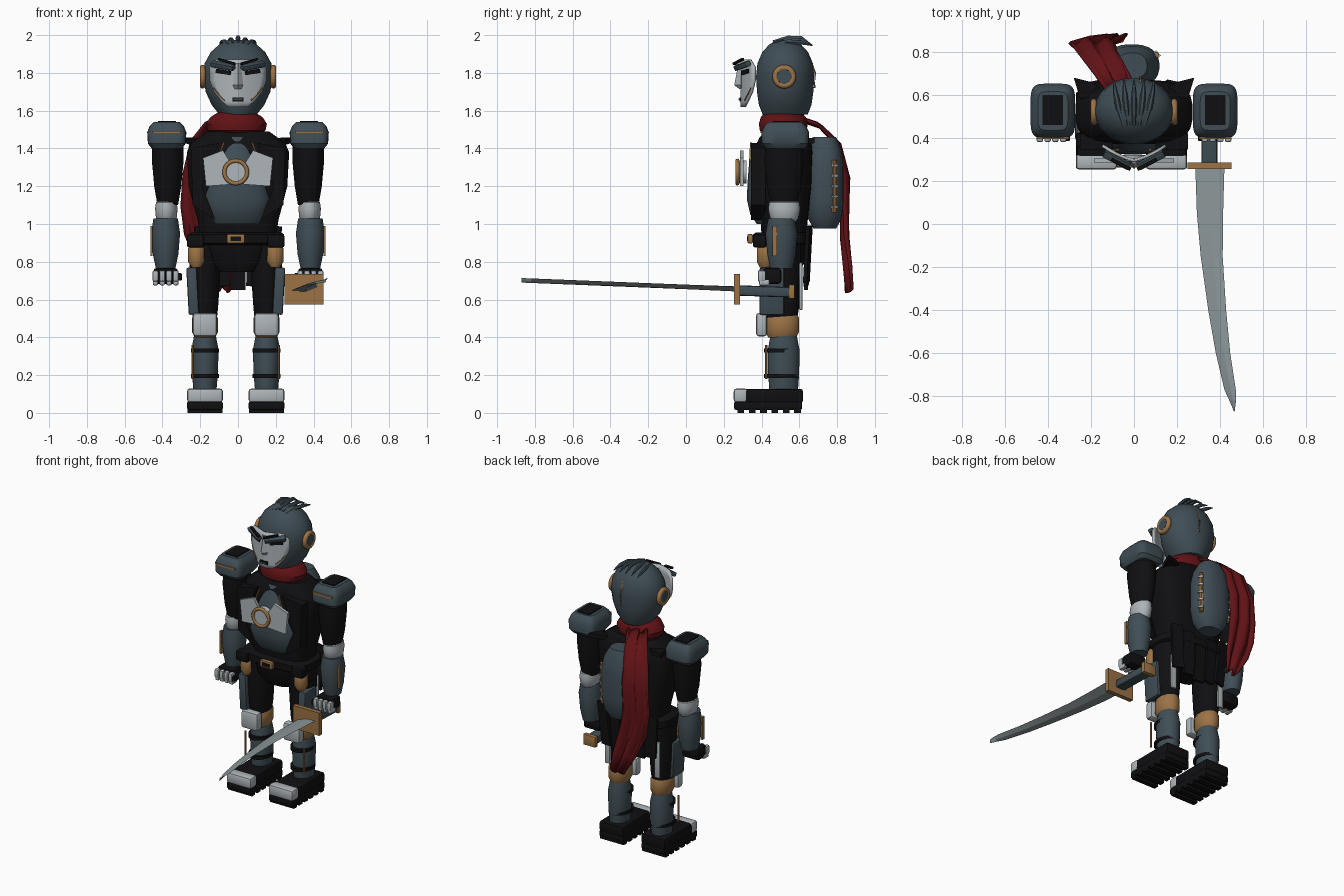
import bpy, bmesh, math
from mathutils import Vector, Matrix, Euler

cube = bpy.data.objects.get("Cube")
if cube:
    bpy.data.objects.remove(cube, do_unlink=True)


def material(name, r, g, b):
    m = bpy.data.materials.new(name)
    m.use_nodes = True
    m.diffuse_color = (r, g, b, 1)
    m.node_tree.nodes["Principled BSDF"].inputs["Base Color"].default_value = (r, g, b, 1)
    return m


slate = material("slate", .05, .075, .09)
black = material("black", .005, .005, .006)
light = material("light grey", .42, .46, .48)
bronze = material("bronze", .33, .17, .06)
red = material("dark red", .12, .006, .008)
steel = material("steel", .26, .31, .32)


def finish(name, bm, mat, angle=35):
    bmesh.ops.recalc_face_normals(bm, faces=bm.faces)
    mesh = bpy.data.meshes.new(name)
    bm.to_mesh(mesh)
    bm.free()
    mesh.materials.append(mat)
    ob = bpy.data.objects.new(name, mesh)
    bpy.context.collection.objects.link(ob)
    bpy.ops.object.select_all(action='DESELECT')
    ob.select_set(True)
    bpy.context.view_layer.objects.active = ob
    bpy.ops.object.shade_smooth_by_angle(angle=math.radians(angle))
    return ob


def skin(name, rows, mat, closed=True, thick=0, angle=35):
    """Join rows of points; closed rows become a capped solid, open rows a sheet."""
    bm = bmesh.new()
    rows = [[bm.verts.new(p) for p in row] for row in rows]
    n = len(rows[0])
    for a, b in zip(rows, rows[1:]):
        for i in range(n if closed else n - 1):
            j = (i + 1) % n
            bm.faces.new((a[i], a[j], b[j], b[i]))
    if closed:
        bm.faces.new(rows[0])
        bm.faces.new(rows[-1])
    ob = finish(name, bm, mat, angle)
    if thick:
        mod = ob.modifiers.new("thickness", 'SOLIDIFY')
        mod.thickness = thick
        mod.offset = 0
    return ob


def loft(name, x, y, rings, mat, power=2, n=28):
    """Stack superellipse rings given as (z, half width, half depth)."""
    def ring(z, rx, ry):
        pts = []
        for i in range(n):
            t = math.tau * (i + .5) / n
            c, s = math.cos(t), math.sin(t)
            pts.append((x + rx * math.copysign(abs(c) ** (2 / power), c),
                        y + ry * math.copysign(abs(s) ** (2 / power), s), z))
        return pts
    return skin(name, [ring(*r) for r in rings], mat)


def box(name, loc, size, mat, rot=(0, 0, 0), bevel=0):
    bm = bmesh.new()
    bmesh.ops.create_cube(bm, size=1)
    bmesh.ops.scale(bm, vec=size, verts=bm.verts)
    if bevel:
        bmesh.ops.bevel(bm, geom=bm.edges[:], offset=bevel, segments=2, profile=.5, affect='EDGES')
    turn = Euler([math.radians(a) for a in rot]).to_matrix().to_4x4()
    bm.transform(Matrix.Translation(loc) @ turn)
    return finish(name, bm, mat)


def tube(name, path, mat, n=10):
    """Round bar through (x, y, z, radius) points."""
    pts = [Vector(p[:3]) for p in path]
    rows = []
    for i, p in enumerate(pts):
        d = pts[min(i + 1, len(pts) - 1)] - pts[max(i - 1, 0)]
        q = d.to_track_quat('Z', 'Y')
        rows.append([p + q @ Vector((path[i][3] * math.cos(math.tau * k / n),
                                     path[i][3] * math.sin(math.tau * k / n), 0)) for k in range(n)])
    return skin(name, rows, mat)


def torus(name, loc, major, minor, rot, mat):
    bpy.ops.mesh.primitive_torus_add(location=loc, major_radius=major, minor_radius=minor,
                                     major_segments=32, minor_segments=10, rotation=rot)
    ob = bpy.context.object
    ob.name = name
    ob.data.materials.append(mat)
    bpy.ops.object.shade_smooth()


# Head, ears and crest
loft("head", 0, .525, [(1.58, .1, .12), (1.63, .14, .14), (1.7, .172, .15), (1.78, .186, .155),
     (1.85, .178, .148), (1.91, .145, .122), (1.95, .1, .085), (1.975, .05, .04)], slate)
loft("neck", 0, .52, [(1.42, .09, .09), (1.6, .09, .09)], black)
for s in (-1, 1):
    torus("ear_ring", (s * .187, .52, 1.78), .047, .016, (0, math.pi / 2, 0), bronze)
    tube("ear_disc", [(s * .16, .52, 1.78, .045), (s * .2, .52, 1.78, .038)], slate, 20)
for i in range(-2, 3):
    x = i * .036
    tube("crest_spike", [(x * .7, .46, 1.965 - abs(i) * .008, .008), (x, .54, 1.985 - abs(i) * .01, .014),
         (x * 1.2, .61, 1.985 - abs(i) * .012, .012), (x * 1.3, .67, 1.945, .003)], slate, 6)
tube("head_seam", [(.03, .655, 1.88, .005), (.03, .684, 1.8, .005), (.03, .68, 1.72, .005)], bronze, 6)


# Floating face mask
def mask_y(x):
    return .295 + .25 * abs(x) + 1.5 * x * x


skin("face_mask", [[(w * k / 5, mask_y(w * k / 5), z) for k in range(-5, 6)] for z, w in
     ((1.62, .05), (1.65, .085), (1.7, .125), (1.76, .147), (1.83, .147), (1.87, .11))],
     light, closed=False, thick=.014, angle=20)
skin("nose", [[(-w, .29, z), (0, .29 - d, z), (w, .29, z), (0, .305, z)] for z, w, d in
     ((1.715, .018, .008), (1.735, .028, .035), (1.85, .014, .012))], light)
box("mouth", (0, .287, 1.66), (.06, .008, .022), black)
box("lip", (0, .283, 1.66), (.045, .008, .008), slate)
for s in (-1, 1):
    box("eye", (s * .078, mask_y(.078) - .011, 1.805), (.085, .008, .022), black, (0, s * -8, s * 24))
    box("brow", (s * .08, .298, 1.838), (.135, .035, .028), slate, (25, s * -9, s * 28), .005)
    box("brow_ridge", (s * .06, .277, 1.86), (.1, .016, .012), black, (0, s * -14, s * 28))
    tube("cheek_line", [(s * x, mask_y(x) - .009, z, .004) for x, z in ((.13, 1.72), (.105, 1.69), (.07, 1.655))],
         bronze, 6)

# Torso and chest
loft("torso", 0, .52, [(.92, .2, .12), (1.02, .215, .125), (1.2, .262, .145), (1.38, .272, .15),
     (1.43, .25, .145), (1.49, .165, .11)], black, 3.2)
loft("chest_shell", -.005, .42, [(1.0, .12, .045), (1.05, .15, .08), (1.13, .178, .098), (1.22, .15, .095),
     (1.34, .1, .085), (1.46, .06, .03)], slate, 2.3)
for s in (-1, 1):
    skin("chest_wing", [[(s * x, y, z) for x, z in
         ((.03, 1.21), (.17, 1.2), (.185, 1.35), (.08, 1.39), (.03, 1.31))] for y in (.285, .305)], light)
    skin("chest_side", [[(s * x, y, z) for x, z in
         ((.12, 1.02), (.24, 1.1), (.25, 1.4), (.1, 1.43), (.19, 1.2))] for y in (.345, .42)], black)
    tube("chest_trim", [(s * .11, .34, 1.33, .006), (s * .075, .345, 1.43, .006)], bronze, 6)
    skin("collar_flap", [[(s * x, y, z + y * .1) for x, y in ((.12, .61), (.25, .58), (.28, .68), (.2, .66))]
         for z in (1.36, 1.39)], black)
tube("chest_disc", [(-.012, .32, 1.275, .062), (-.012, .27, 1.275, .055)], light, 28)
torus("chest_ring", (-.012, .272, 1.275), .06, .011, (math.pi / 2, 0, 0), bronze)

# Scarf and cape
loft("scarf", -.008, .515, [(1.475, .12, .1), (1.495, .155, .125), (1.53, .162, .13), (1.565, .14, .12),
     (1.59, .1, .1)], red)
cape = ((-.05, .62, 1.55, .07), (-.1, .71, 1.52, .08), (-.16, .8, 1.43, .09), (-.19, .845, 1.25, .1),
        (-.2, .84, 1.08, .1), (-.18, .84, .93, .1), (-.13, .855, .78, .085), (-.08, .865, .65, .05))
skin("cape", [[(x + w * k / 6, y + .018 * math.sin(k * 1.1 + z * 3), z + .015 * math.cos(k)) for k in range(-6, 7)]
     for x, y, z, w in cape], red, closed=False, thick=.014, angle=60)

# Backpack
loft("backpack", -.01, .735, [(.975, .07, .06), (1.03, .11, .09), (1.12, .128, .1), (1.3, .128, .1),
     (1.39, .11, .09), (1.46, .07, .06)], slate, 2.4)
for s in (-1, 1):
    tube("pack_spine", [(-.01 + s * .107, .785, 1.06, .014), (-.01 + s * .112, .785, 1.34, .014)], bronze)
    for k in range(5):
        box("spine_rib", (-.01 + s * .112, .785, 1.09 + k * .055), (.03, .034, .012), light, (0, 0, s * 40))

# Belt, pelvis and coat tails
loft("belt", -.01, .51, [(.89, .24, .14), (.9, .255, .155), (.945, .255, .155), (.955, .24, .14)], black, 3)
box("buckle", (-.012, .34, .922), (.095, .03, .05), bronze, bevel=.008)
box("buckle_center", (-.012, .326, .922), (.055, .008, .025), black)
loft("pelvis", -.01, .51, [(.745, .1, .09), (.8, .15, .12), (.9, .19, .13)], black, 3)
for k in range(-2, 3):
    box("coat_tail", (k * .09, .645, .8 + abs(k) * .02), (.08, .02, .3), black, (-4, k * 2, -k * 6))

for s in (-1, 1):
    # Legs
    x = -.012 + s * .163
    loft("thigh", x, .505, [(.48, .062, .08), (.56, .07, .095), (.7, .08, .1), (.9, .085, .105)], black)
    loft("hip_guard", x + s * .045, .42, [(.77, .025, .03), (.8, .045, .045), (.87, .045, .045), (.9, .03, .03)], bronze)
    box("belt_pouch", (x + s * .05, .39, .91), (.09, .07, .07), black, bevel=.012)
    box("thigh_plate", (x + s * .065, .455, .645), (.055, .13, .25), slate, (0, s * 3, 0), .01)
    box("thigh_blade", (x + s * .03, .608, .67), (.04, .018, .25), light, bevel=.006)
    loft("knee_joint", x, .51, [(.4, .055, .075), (.43, .07, .09), (.5, .07, .09), (.53, .055, .075)], bronze)
    box("knee_pad", (x, .4, .467), (.13, .06, .125), light, bevel=.018)
    loft("shin", x, .517, [(.1, .06, .075), (.2, .068, .082), (.33, .073, .085), (.41, .058, .07)], slate)
    for z in (.195, .33):
        loft("shin_strap", x, .505, [(z - .011, .074, .093), (z + .011, .074, .093)], black)
    tube("shin_rod", [(x + s * .065, .425, .18, .007), (x + s * .065, .425, .36, .007)], bronze, 8)
    # Boots
    box("boot", (x, .44, .09), (.185, .36, .075), black, bevel=.015)
    box("sole", (x, .435, .038), (.19, .36, .045), black, bevel=.01)
    for k in range(6):
        box("tread", (x, .29 + k * .06, .012), (.185, .035, .024), black)
    box("toe_cap", (x, .29, .092), (.19, .075, .075), light, bevel=.016)
    # Arms
    a = s * .372
    loft("shoulder_pad", s * .377, .525, [(1.4, .08, .105), (1.425, .1, .125), (1.485, .104, .127), (1.52, .09, .11),
         (1.54, .07, .09)], slate, 5)
    box("shoulder_inset", (s * .377, .53, 1.542), (.095, .14, .009), black)
    box("shoulder_trim", (s * .377, .399, 1.487), (.15, .009, .012), bronze)
    loft("upper_arm", a, .52, [(1.1, .055, .07), (1.2, .072, .092), (1.33, .084, .105), (1.42, .084, .1)], black)
    loft("elbow", a * 1.02, .52, [(1.0, .035, .05), (1.03, .055, .075), (1.08, .06, .085), (1.115, .055, .08),
         (1.13, .04, .055)], light)
    loft("forearm", a * 1.03, .505, [(.765, .052, .06), (.84, .068, .075), (.95, .077, .085), (1.03, .065, .07)], slate)
    box("forearm_strip", (a * 1.03 + s * .075, .47, .91), (.012, .022, .16), bronze)
    box("palm", (a * 1.03, .455, .725), (.13, .1, .085), black, bevel=.018)
    for k in range(4):
        f = a * 1.03 - .054 + k * .036
        box("finger", (f, .4, .725), (.03, .04, .06), light, bevel=.009)
        box("fingertip", (f, .415, .69), (.028, .055, .03), light, bevel=.008)
    box("thumb", (a * .83, .42, .72), (.025, .07, .04), black, bevel=.008)

# Sword
box("sword_grip", (.35, .42, .643), (.075, .29, .055), slate, (-2, 0, 0), .012)
box("pommel", (.35, .56, .642), (.095, .03, .075), bronze, bevel=.005)
box("guard", (.35, .27, .655), (.205, .03, .16), bronze)
blade = ((.26, .285, .42), (.05, .292, .414), (-.15, .31, .412), (-.4, .345, .428), (-.6, .38, .447),
         (-.77, .42, .473), (-.82, .443, .474), (-.87, .464, .468))
rows = []
for y, x0, x1 in blade:
    z, w = .667 - y * .04, x1 - x0
    rows.append([(x0, y, z - .012), (x0 + w * .55, y, z + w * .1), (x1, y, z + .012), (x0 + w * .55, y, z - w * .1)])
skin("blade", rows, steel, angle=15)
